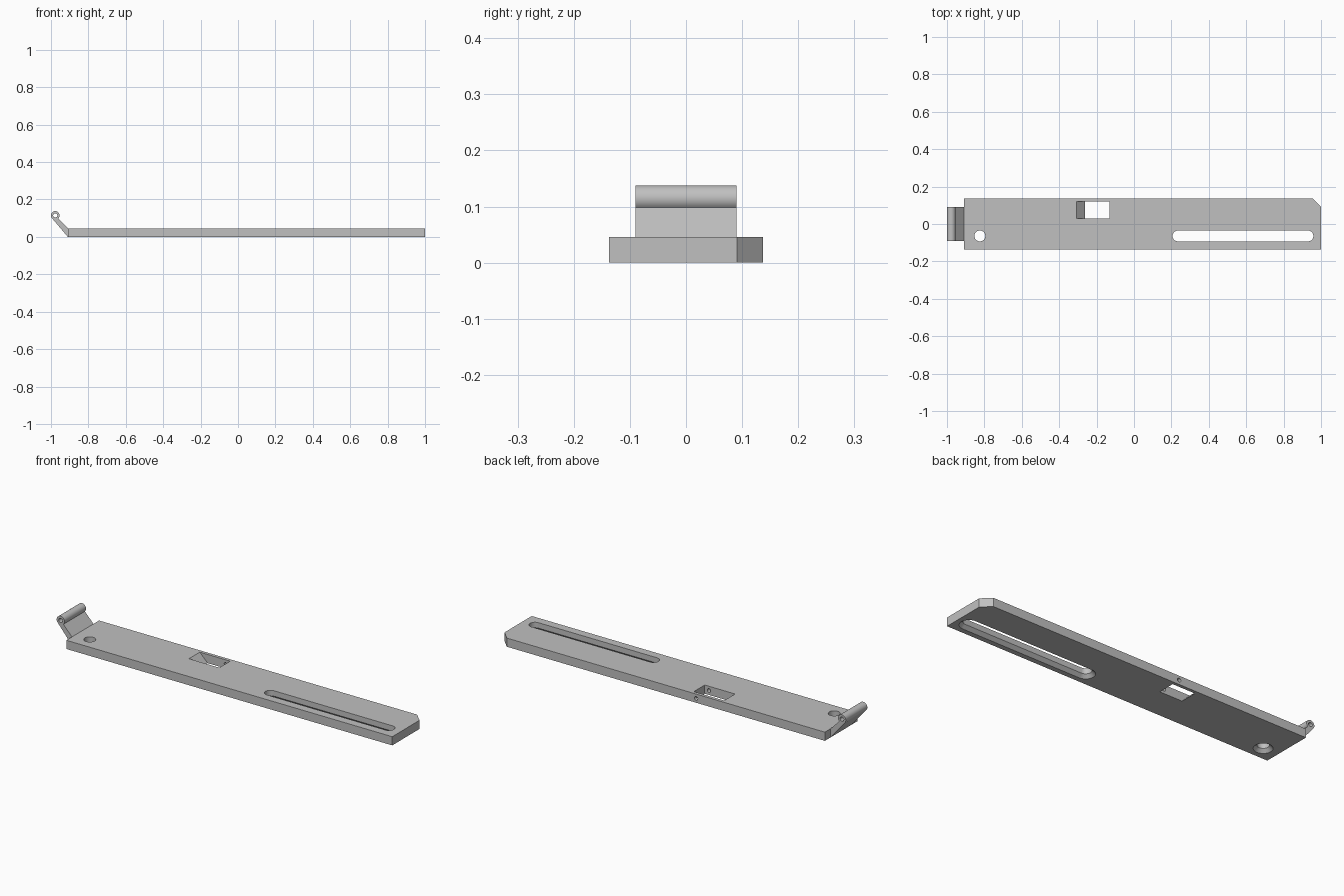
import bpy, bmesh
from math import sin, cos, pi, radians

cube = bpy.data.objects.get("Cube")
if cube:
    bpy.data.objects.remove(cube, do_unlink=True)

grey = bpy.data.materials.new("plain grey")
grey.use_nodes = True
COLOUR = (0.53, 0.53, 0.53, 1)
grey.diffuse_color = COLOUR
grey.node_tree.nodes["Principled BSDF"].inputs["Base Color"].default_value = COLOUR

HALF_W, THICK, LEFT_END, BEVEL = 0.137, 0.046, -0.91, 0.046
HOLE_R, SINK, HOLE_Y = 0.029, 0.017, -0.064


def loft(name, rings):
    """Solid skinned through rings of equal point count, capped at both ends."""
    bm = bmesh.new()
    loops = [[bm.verts.new(p) for p in ring] for ring in rings]
    n = len(loops[0])
    for a, b in zip(loops, loops[1:]):
        for i in range(n):
            j = (i + 1) % n
            bm.faces.new((a[i], a[j], b[j], b[i]))
    bm.faces.new(loops[0])
    bm.faces.new(loops[-1])
    bmesh.ops.recalc_face_normals(bm, faces=bm.faces)
    mesh = bpy.data.meshes.new(name)
    bm.to_mesh(mesh)
    bm.free()
    mesh.materials.append(grey)
    obj = bpy.data.objects.new(name, mesh)
    bpy.context.collection.objects.link(obj)
    return obj


def along_y(name, profile, y0, y1):
    return loft(name, [[(x, y, z) for x, z in profile] for y in (y0, y1)])


def arc(cx, cz, r, a0, a1, steps):
    angles = [radians(a0 + (a1 - a0) * i / steps) for i in range(steps + 1)]
    return [(cx + r * cos(a), cz + r * sin(a)) for a in angles]


def circle(cx, cz, r, n=32):
    return arc(cx, cz, r, 0, 360, n)[:-1]


def slot_ring(x0, x1, r, z):
    pts = arc(x1, HOLE_Y, r, -90, 90, 20) + arc(x0, HOLE_Y, r, 90, 270, 20)
    return [(x, y, z) for x, y in pts]


def round_ring(x, r, z):
    return [(px, py, z) for px, py in circle(x, HOLE_Y, r, 40)]


def countersunk(name, ring):
    """Straight bore from above, widening at 45 degrees underneath."""
    over = 0.01
    return loft(name, [ring(HOLE_R + SINK + over, -over),
                       ring(HOLE_R, SINK), ring(HOLE_R, THICK + over)])


def cut(obj, cutter):
    cutter.hide_render = True
    mod = obj.modifiers.new("cut", 'BOOLEAN')
    mod.operation = 'DIFFERENCE'
    mod.solver = 'EXACT'
    mod.object = cutter
    bpy.context.view_layer.objects.active = obj
    bpy.ops.object.modifier_apply(modifier=mod.name)
    bpy.data.objects.remove(cutter, do_unlink=True)


# Flat plate with one clipped corner
outline = [(LEFT_END, -HALF_W), (1, -HALF_W), (1, HALF_W - BEVEL),
           (1 - BEVEL, HALF_W), (LEFT_END, HALF_W)]
plate = loft("plate", [[(x, y, z) for x, y in outline] for z in (0, THICK)])

# Countersunk slot and round hole
cut(plate, countersunk("slot_cutter", lambda r, z: slot_ring(0.235, 0.93, r, z)))
cut(plate, countersunk("hole_cutter", lambda r, z: round_ring(-0.824, r, z)))

# Rectangular window with one sloping end
window = [(-0.318, 0.056), (-0.252, -0.01), (-0.13, -0.01), (-0.13, 0.056)]
cut(plate, along_y("window_cutter", window, 0.029, 0.12))

# Cross pin bore from the back edge, through the window
cut(plate, along_y("pin_cutter", circle(-0.155, THICK / 2, 0.01, 24), 0.0, 0.16))

# Angled hinge tab ending in a bored barrel
BX, BZ, BR = -0.977, 0.115, 0.023
profile = [(LEFT_END, 0), (LEFT_END, THICK)] + arc(BX, BZ, BR, -45, 222, 30)
tab = along_y("hinge_tab", profile, -0.09, 0.09)
cut(tab, along_y("barrel_cutter", circle(BX, BZ, 0.011), -0.12, 0.12))

# Smooth the round walls, keep the edges sharp
bpy.ops.object.select_all(action='DESELECT')
for obj in (plate, tab):
    obj.select_set(True)
bpy.context.view_layer.objects.active = plate
bpy.ops.object.shade_smooth_by_angle(angle=radians(25))
